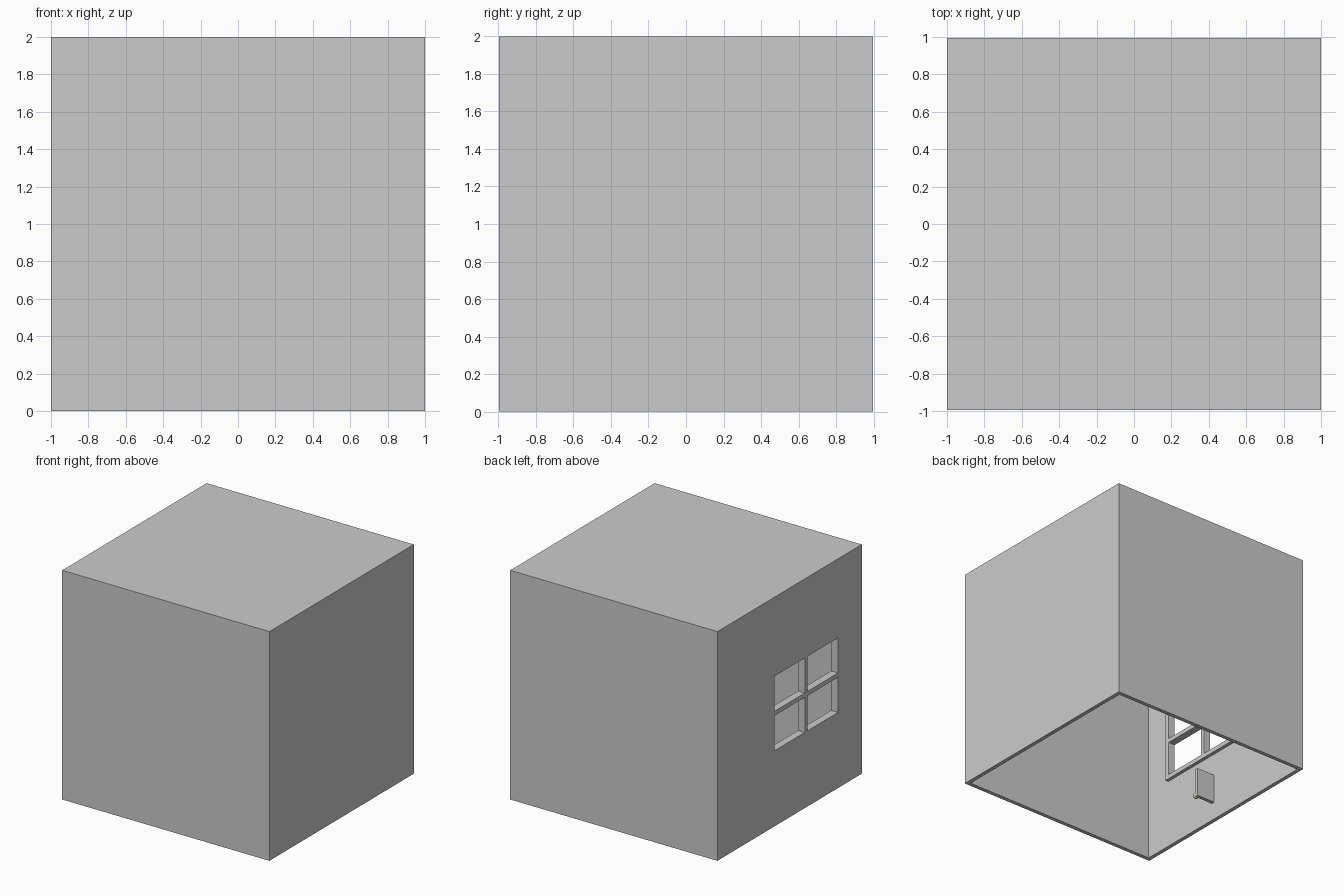
import bpy, bmesh
from mathutils import Vector

if "Cube" in bpy.data.objects:
    bpy.data.objects.remove(bpy.data.objects["Cube"])


def box(name, lo, hi):
    """Axis-aligned box between two corners."""
    bm = bmesh.new()
    bmesh.ops.create_cube(bm, size=1)
    lo, hi = Vector(lo), Vector(hi)
    for v in bm.verts:
        v.co = (lo + hi) / 2 + v.co * (hi - lo)
    me = bpy.data.meshes.new(name)
    bm.to_mesh(me)
    bm.free()
    ob = bpy.data.objects.new(name, me)
    bpy.context.collection.objects.link(ob)
    return ob


def cut(target, cutter):
    """Subtract a box from the target, then drop the cutter."""
    mod = target.modifiers.new("cut", 'BOOLEAN')
    mod.operation = 'DIFFERENCE'
    mod.solver = 'EXACT'
    mod.object = cutter
    bpy.ops.object.select_all(action='DESELECT')
    bpy.context.view_layer.objects.active = target
    target.select_set(True)
    bpy.ops.object.modifier_apply(modifier=mod.name)
    bpy.data.objects.remove(cutter)


T = 0.035                       # wall thickness
HY = 0.995                      # half depth
Y0, Y1 = -0.667, 0.21           # window opening
Z0, Z1 = 0.66, 1.31
XI = -1 + T                     # inner face of the window wall
XF = -0.935                     # inner face of the window frame
B = 0.04                        # frame border

# Room shell, open at the bottom, with a window hole in the left wall
room = box("room_walls", (-1, -HY, 0), (1, HY, 2))
cut(room, box("room_cutter", (XI, -HY + T, -0.5), (1 - T, HY - T, 2 - T)))
cut(room, box("window_cutter", (-1.2, Y0, Z0), (-0.8, Y1, Z1)))

# Window frame on the inside of the wall
frame = box("window_frame", (XI, Y0 - B, Z0 - B), (XF, Y1 + B, Z1 + B))
cut(frame, box("frame_cutter", (-1.2, Y0, Z0), (-0.8, Y1, Z1)))

# Crossed glazing bars, running through the full wall depth
yc, zc, h = (Y0 + Y1) / 2, (Z0 + Z1) / 2, 0.019
box("window_bar_vertical", (-1, yc - h, Z0), (XF, yc + h, Z1))
for i, (a, b) in enumerate(((Y0, yc - h), (yc + h, Y1))):
    box(f"window_bar_horizontal_{i + 1}", (-1, a, zc - h), (XF, b, zc + h))

# Small open hatch standing out from the wall below the window
box("hatch_door", (XI, -0.145, 0.16), (-0.785, -0.114, 0.42))

# Brass knob on the outer face of the hatch
bpy.ops.mesh.primitive_uv_sphere_add(segments=24, ring_count=12, radius=0.025,
                                     location=(-0.81, -0.165, 0.185))
knob = bpy.context.object
knob.name = "hatch_knob"
bpy.ops.object.shade_smooth_by_angle()
brass = bpy.data.materials.new("brass")
brass.diffuse_color = (0.75, 0.68, 0.35, 1)
brass.use_nodes = True
brass.node_tree.nodes["Principled BSDF"].inputs["Base Color"].default_value = brass.diffuse_color
knob.data.materials.append(brass)
